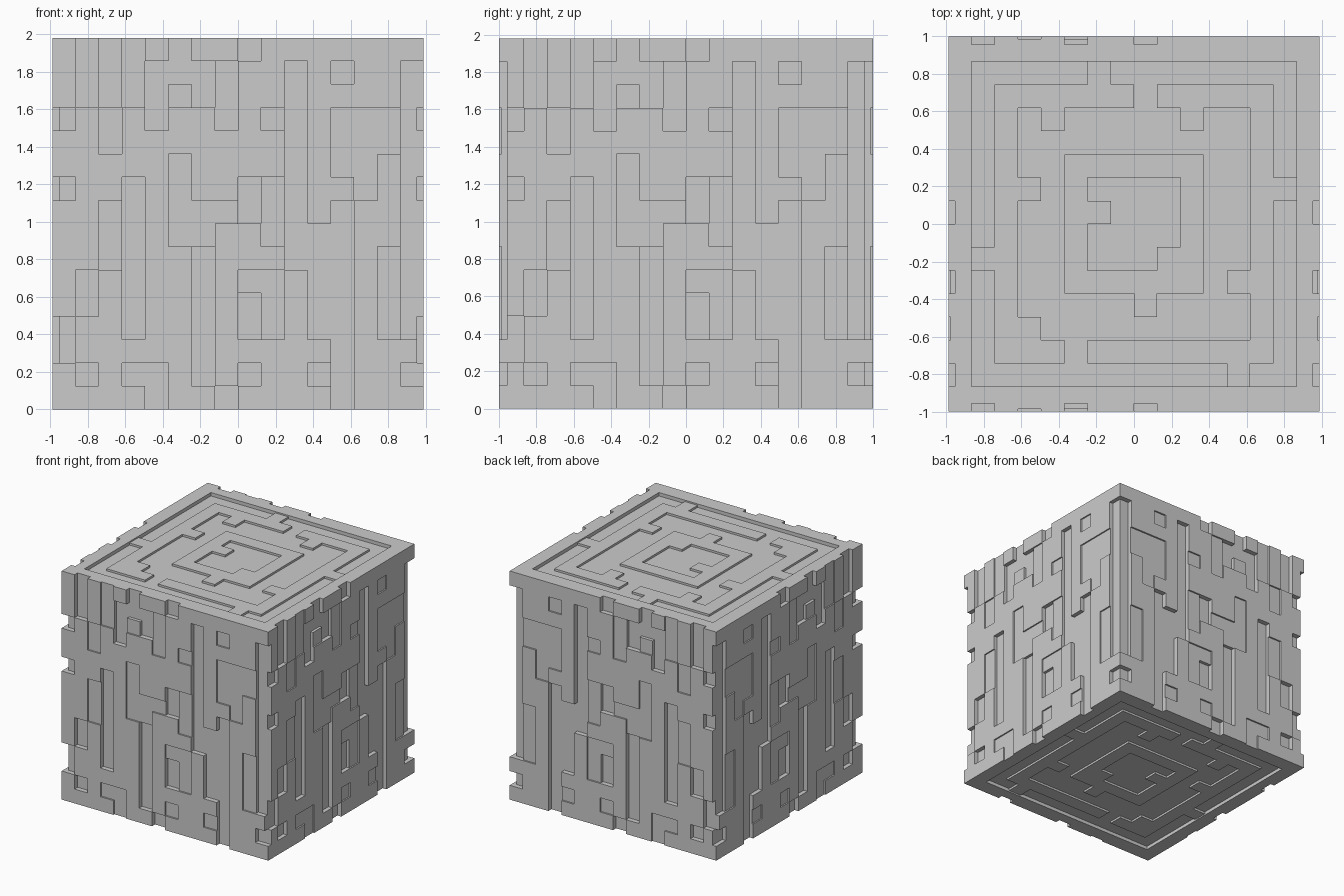
import bpy, bmesh

if "Cube" in bpy.data.objects:
    bpy.data.objects.remove(bpy.data.objects["Cube"])

N = 16
U = 1.98 / N

# Bark recesses on every side: (column, first row, end row)
DEEP = [(0, 2, 4), (0, 9, 10), (0, 12, 13), (1, 1, 2), (1, 4, 6), (1, 13, 16),
        (3, 3, 10), (4, 12, 15), (5, 14, 16), (6, 1, 7), (6, 13, 15), (7, 0, 1),
        (8, 3, 5), (8, 8, 10), (8, 15, 16), (10, 6, 15), (11, 3, 8), (12, 0, 9),
        (15, 1, 2), (15, 3, 15)]
SHALLOW = [(2, 6, 9), (2, 11, 13), (3, 1, 2), (3, 13, 16), (4, 0, 2), (5, 7, 11),
           (5, 13, 14), (6, 7, 9), (7, 8, 9), (7, 12, 15), (8, 1, 2), (8, 5, 6),
           (9, 3, 6), (9, 7, 10), (9, 12, 13), (11, 1, 2), (12, 10, 13),
           (12, 14, 15), (13, 9, 13), (14, 3, 7), (14, 11, 13)]
# Cut-end ring depths from rim to middle, and cells that differ from their ring
RINGS = [0, 2, 1, 2, 2, 1, 2, 2]
FLECKS = [(4, 12), (6, 14), (3, 9), (6, 8), (9, 6), (8, 4), (12, 5), (3, 3),
          (14, 9), (1, 6), (10, 12), (12, 1), (8, 13), (5, 2)]

side = [[0] * N for _ in range(N)]
for level, strips in ((1, SHALLOW), (2, DEEP)):
    for c, r0, r1 in strips:
        for r in range(r0, r1):
            side[c][r] = level
end = [[RINGS[min(i, j, 15 - i, 15 - j)] for j in range(N)] for i in range(N)]
for i, j in FLECKS:
    end[i][j] = 3 - end[i][j]


def axis(lo, hi, a, b):
    """Cell planes along one axis, with two thin relief layers at each end."""
    mid = (lo + hi) / 2
    inner = [mid - 0.99 + U * k for k in range(1, N)]
    return [lo, lo + a, lo + b] + inner + [hi - b, hi - a, hi]


AX = [axis(-0.99, 0.99, 0.012, 0.036), axis(-1, 1, 0.014, 0.042),
      axis(0, 1.98, 0.012, 0.03)]
M = len(AX[0]) - 1


def solid(p):
    if min(p) < 0 or max(p) >= M:
        return False
    c = [min(max(i - 2, 0), N - 1) for i in p]
    layer = [min(i, M - 1 - i) for i in p]
    return (layer[0] >= side[c[1]][c[2]] and layer[1] >= side[c[0]][c[2]]
            and layer[2] >= end[c[0]][c[1]])


# Skin the carved block wherever a filled cell meets an empty one
bm = bmesh.new()
verts = {}


def vert(k):
    if k not in verts:
        verts[k] = bm.verts.new([AX[a][k[a]] for a in range(3)])
    return verts[k]


for x in range(M):
    for y in range(M):
        for z in range(M):
            p = (x, y, z)
            if not solid(p):
                continue
            for a in range(3):
                b, c = (a + 1) % 3, (a + 2) % 3
                for s in (0, 1):
                    q = list(p)
                    q[a] += 2 * s - 1
                    if solid(q):
                        continue
                    loop = []
                    for db, dc in ((0, 0), (1, 0), (1, 1), (0, 1)):
                        k = list(p)
                        k[a] += s
                        k[b] += db
                        k[c] += dc
                        loop.append(vert(tuple(k)))
                    bm.faces.new(loop if s else loop[::-1])

mesh = bpy.data.meshes.new("log_block")
bm.to_mesh(mesh)
bm.free()
obj = bpy.data.objects.new("log_block", mesh)
bpy.context.collection.objects.link(obj)
